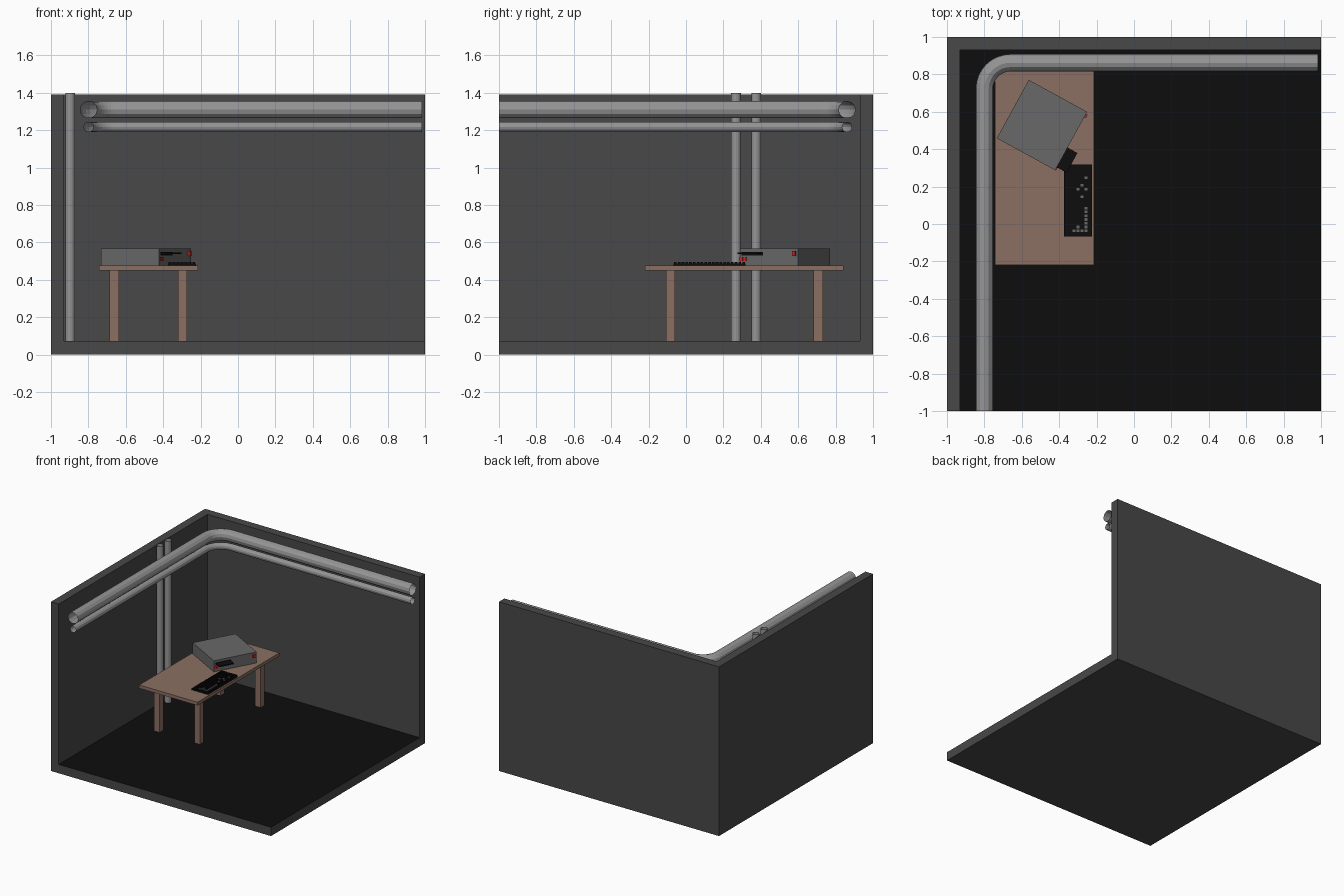
import bpy
from math import sin, cos, pi, radians
from mathutils import Matrix, Vector

if "Cube" in bpy.data.objects:
    bpy.data.objects.remove(bpy.data.objects["Cube"])


def material(name, rgb):
    m = bpy.data.materials.new(name)
    m.diffuse_color = (*rgb, 1)
    m.use_nodes = True
    m.node_tree.nodes["Principled BSDF"].inputs["Base Color"].default_value = m.diffuse_color
    return m


WALL = material("wall_grey", (0.065, 0.065, 0.065))
BLACK = material("black", (0.004, 0.004, 0.004))
METAL = material("pipe_metal", (0.3, 0.3, 0.3))
WOOD = material("wood", (0.26, 0.16, 0.125))
CASE = material("case_grey", (0.14, 0.14, 0.14))
RED = material("red", (0.6, 0.02, 0.02))


def box(name, lo, hi, mat, frame=Matrix()):
    """Axis-aligned box between two corners, placed in an optional frame."""
    lo, hi = Vector(lo), Vector(hi)
    bpy.ops.mesh.primitive_cube_add(size=1)
    ob = bpy.context.object
    ob.name = name
    size = hi - lo
    ob.data.transform(Matrix.Translation((lo + hi) / 2) @ Matrix.Diagonal((*size, 1)))
    ob.matrix_world = frame
    ob.data.materials.append(mat)
    return ob


def pipe(name, points, radius):
    """Open-ended faceted tube along a polyline."""
    cu = bpy.data.curves.new(name, 'CURVE')
    cu.dimensions = '3D'
    cu.fill_mode = 'FULL'
    cu.bevel_depth = radius
    cu.bevel_resolution = 4
    sp = cu.splines.new('POLY')
    sp.points.add(len(points) - 1)
    for p, co in zip(sp.points, points):
        p.co = (*co, 1)
    sp.use_smooth = False
    cu.materials.append(METAL)
    ob = bpy.data.objects.new(name, cu)
    bpy.context.collection.objects.link(ob)


# Room corner: a block with its inside cut away, black floor
room = box("room_corner", (-1, -1, 0), (1, 1, 1.39), WALL)
cutter = box("room_cutter", (-0.93, -2, 0.072), (2, 0.93, 2), WALL)
mod = room.modifiers.new("hollow", 'BOOLEAN')
mod.operation = 'DIFFERENCE'
mod.solver = 'EXACT'
mod.object = cutter
bpy.context.view_layer.objects.active = room
bpy.ops.object.modifier_apply(modifier=mod.name)
bpy.data.objects.remove(cutter)
room.data.materials.append(BLACK)
for f in room.data.polygons:
    if f.normal.z > 0.9 and f.center.z < 0.2:
        f.material_index = 1

# Wall pipes bending round the corner
PX, PY, R = -0.80, 0.862, 0.14
for name, z, radius in (("large_pipe", 1.31, 0.046), ("small_pipe", 1.217, 0.027)):
    arc = [(PX + R - R * cos(a), PY - R + R * sin(a), z)
           for a in (i * pi / 16 for i in range(9))]
    pipe(name, [(PX, -1, z)] + arc + [(0.985, PY, z)], radius)

# Upright pipes on the left wall
for i, y in enumerate((0.267, 0.375)):
    pipe(f"upright_pipe_{i + 1}", [(-0.897, y, 0.072), (-0.897, y, 1.40)], 0.026)

# Table
box("table_top", (-0.744, -0.22, 0.45), (-0.214, 0.842, 0.477), WOOD)
for x in (-0.662, -0.297):
    for y in (-0.083, 0.708):
        box("table_leg", (x - 0.025, y - 0.025, 0.072), (x + 0.025, y + 0.025, 0.45), WOOD)

# Computer case, turned on the table; its front faces local +x
turn = Matrix.Translation((-0.492, 0.529, 0)) @ Matrix.Rotation(radians(-28.7), 4, 'Z')
H = 0.178
box("computer_case", (-H, -H, 0.477), (H, H, 0.568), CASE, turn)
box("disk", (H - 0.02, -0.16, 0.537), (H + 0.06, -0.04, 0.546), BLACK, turn)
box("disk_slot", (H - 0.01, -0.165, 0.531), (H + 0.002, -0.035, 0.550), BLACK, turn)
box("power_button", (H - 0.01, 0.145, 0.527), (H + 0.010, 0.165, 0.553), RED, turn)
for y in (-0.168, -0.146):
    box("indicator_light", (H - 0.01, y - 0.009, 0.500), (H + 0.004, y + 0.009, 0.521), RED, turn)

# Keyboard with a grid of keys, some of them lighter
X0, Y1, ROWS, COLS = -0.374, 0.318, 7, 19
PITCH_X, PITCH_Y = 0.149 / ROWS, 0.385 / COLS
box("keyboard_base", (X0, Y1 - 0.385, 0.477), (X0 + 0.149, Y1, 0.488), BLACK)
light = {(5, 3), (4, 5), (5, 6), (3, 6), (4, 8), (3, 16), (5, 16)}
light |= {(5, j) for j in range(11, 16)} | {(i, 17) for i in range(2, 6)}
for i in range(ROWS):
    for j in range(COLS):
        x, y = X0 + (i + 0.5) * PITCH_X, Y1 - (j + 0.5) * PITCH_Y
        box("key", (x - 0.007, y - 0.007, 0.486), (x + 0.007, y + 0.007, 0.494),
            CASE if (i, j) in light else BLACK)
